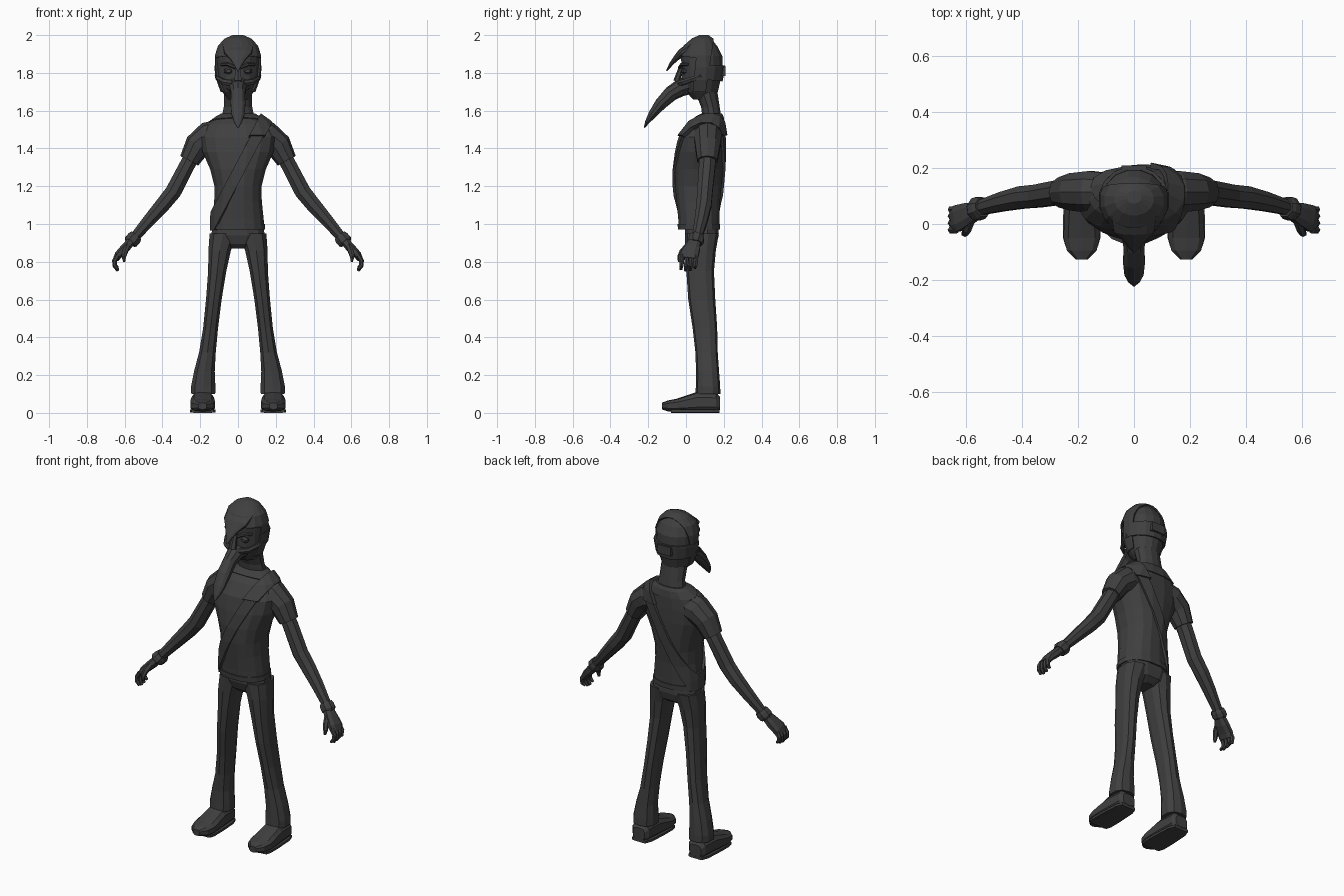
import bpy, bmesh, math
from mathutils import Vector

MAT = bpy.data.materials.new("charcoal grey")
MAT.diffuse_color = (0.05, 0.05, 0.05, 1)


def finish(name, bm, mirror=False, thick=0):
    bmesh.ops.recalc_face_normals(bm, faces=bm.faces)
    me = bpy.data.meshes.new(name)
    bm.to_mesh(me)
    bm.free()
    me.materials.append(MAT)
    ob = bpy.data.objects.new(name, me)
    bpy.context.collection.objects.link(ob)
    if thick:
        m = ob.modifiers.new("thickness", 'SOLIDIFY')
        m.thickness, m.offset = thick, -1
    if mirror:
        ob.modifiers.new("mirror", 'MIRROR').use_mirror_merge = False
    return ob


def loft(name, pts, n=8, ref=(1, 0, 0), axis=None, p=2.0, mirror=False):
    """Skin cross-sections (x, y, z, radius along ref, other radius) along a path."""
    bm = bmesh.new()
    P = [Vector(q[:3]) for q in pts]
    rings = []
    for i, q in enumerate(pts):
        t = Vector(axis) if axis else (P[min(i + 1, len(P) - 1)] - P[max(i - 1, 0)]).normalized()
        u = Vector(ref)
        u = (u - t * u.dot(t)).normalized()
        v = t.cross(u)
        ring = []
        for k in range(n):
            a = 2 * math.pi * (k + 0.5) / n
            c, s = math.cos(a), math.sin(a)
            c = math.copysign(abs(c) ** (2 / p), c)
            s = math.copysign(abs(s) ** (2 / p), s)
            ring.append(bm.verts.new(P[i] + u * c * q[3] + v * s * q[4]))
        rings.append(ring)
    for a, b in zip(rings, rings[1:]):
        for k in range(n):
            bm.faces.new((a[k], a[(k + 1) % n], b[(k + 1) % n], b[k]))
    bm.faces.new(rings[0])
    bm.faces.new(rings[-1])
    return finish(name, bm, mirror)


def stack(name, levels, x=None, **kw):
    """Horizontal sections: (z, half width, front y, back y), or x0/x1 given for a leg."""
    pts = []
    for i, (z, rx, y0, y1) in enumerate(levels):
        pts.append((x[i] if x else 0, (y0 + y1) / 2, z, rx, (y1 - y0) / 2))
    return loft(name, pts, axis=(0, 0, 1), **kw)


def shell(name, src, offset, planes, thick=0.012):
    """Thin raised layer over a part, trimmed by planes (point, direction to keep)."""
    bm = bmesh.new()
    bm.from_mesh(src.data)
    bm.normal_update()
    for v, nrm in [(v, v.normal.copy()) for v in bm.verts]:
        v.co += nrm * offset
    for co, no in planes:
        bmesh.ops.bisect_plane(bm, geom=bm.verts[:] + bm.edges[:] + bm.faces[:],
                               plane_co=co, plane_no=no, clear_inner=True)
    return finish(name, bm, thick=thick)


# Shirt body
torso = stack("shirt_body", [
    (0.975, .142, -.04, .178), (1.03, .138, -.043, .178), (1.12, .128, -.052, .182),
    (1.2, .127, -.06, .19), (1.29, .15, -.06, .198), (1.38, .19, -.048, .202),
    (1.46, .205, -.03, .202), (1.53, .165, .015, .2), (1.565, .115, .055, .195),
    (1.58, .088, .085, .188)], n=16, p=2.3)
shell("shirt_hem", torso, .006, [((0, 0, 1.0), (0, 0, -1))])
shell("collar", torso, .006, [((0, .1, 1.55), (0, .25, 1))])

# Diagonal strap around the body, with a thicker shoulder pad
mid = Vector((0.0, 0, 1.275))
across = Vector((.5, 0, -.265)).normalized()
band = [(mid - across * .03, across), (mid + across * .03, -across)]
shell("strap", torso, .013, band, .02)
shell("strap_pad", torso, .022,
      [(mid - across * .038, across), (mid + across * .038, -across), ((0, 0, 1.47), (0, 0, 1))], .03)

# Sleeves, arms, cuffs
Y = (0, 1, 0)
loft("sleeve", [(.09, .115, 1.475, .07, .08), (.155, .115, 1.46, .078, .082),
                (.215, .115, 1.415, .07, .07), (.258, .113, 1.335, .056, .054)],
     n=10, ref=Y, mirror=True)
loft("arm", [(.22, .115, 1.4, .045, .045), (.27, .112, 1.31, .047, .044), (.343, .1, 1.17, .044, .046),
             (.4, .095, 1.1, .043, .043), (.47, .08, 1.02, .037, .036), (.56, .055, .915, .027, .026)],
     n=8, ref=Y, mirror=True)
loft("wrist_cuff", [(.54, .06, .938, .037, .036), (.55, .057, .925, .043, .042),
                    (.565, .052, .908, .043, .042), (.572, .05, .898, .036, .034)],
     n=8, ref=Y, mirror=True)

# Hands with curled fingers and a thumb
loft("palm", [(.56, .05, .915, .03, .024), (.595, .035, .875, .043, .026),
              (.63, .02, .84, .05, .022), (.645, .016, .815, .046, .017)],
     n=8, ref=Y, p=2.6, mirror=True)
for i, (y, drop) in enumerate([(.052, .015), (.028, .003), (.003, 0), (-.021, .008)]):
    loft("finger_%d" % (i + 1), [(.636, y, .835, .013, .014), (.654, y, .805, .013, .013),
                                 (.653, y - .003, .78, .012, .012),
                                 (.636, y - .006, .752 + drop, .008, .008)],
         n=6, ref=Y, mirror=True)
loft("thumb", [(.585, .01, .885, .016, .016), (.597, -.02, .855, .016, .015),
               (.605, -.035, .825, .013, .012), (.602, -.036, .8, .007, .007)],
     n=6, mirror=True)

# Trousers
stack("trouser_seat", [(.87, .06, .035, .13), (.895, .11, .008, .165), (.94, .146, -.008, .176),
                       (1.0, .135, -.01, .172)], n=12, p=2.5)
stack("trouser_leg", [
    (.1, .066, .05, .182), (.14, .067, .052, .181), (.22, .057, .053, .175), (.32, .046, .05, .168),
    (.45, .041, .035, .165), (.6, .043, .012, .155), (.75, .05, .002, .148),
    (.86, .062, -.004, .158), (.95, .075, -.006, .174)],
    x=[.184, .184, .178, .162, .145, .128, .11, .097, .078], n=10, p=2.5, mirror=True)

# Shoes
sh = [(.18, .04, .05, .035), (.16, .056, .056, .052), (.06, .062, .056, .056), (0, .066, .047, .045),
      (-.05, .067, .04, .035), (-.095, .055, .037, .029), (-.127, .022, .036, .018)]
loft("shoe", [(.187, y, z, rx, rz) for y, rx, z, rz in sh], n=10, axis=(0, -1, 0), p=3, mirror=True)
loft("shoe_sole", [(.187, y, .01, rx + .002, .01) for y, rx in
                   [(.178, .045), (.14, .06), (.02, .067), (-.05, .067), (-.08, .058)]],
     n=8, axis=(0, -1, 0), p=5, mirror=True)

# Neck and head
stack("neck", [(1.5, .1, .04, .19), (1.57, .088, .085, .188), (1.62, .078, .078, .18),
               (1.7, .078, .045, .168)], n=12)
head = stack("head", [
    (1.66, .055, .035, .155), (1.7, .085, .0, .17), (1.765, .108, -.025, .186),
    (1.83, .116, -.024, .196), (1.89, .116, -.03, .194), (1.94, .1, -.006, .168),
    (1.975, .066, .035, .14), (1.992, .025, .075, .115)], n=16)

# Hood: brow cap, side pieces, rear band and clasp
side = ((0, .045, 1.8), (0, 1, -.1))
rear = ((0, .135, 1.9), (0, -1, .15))
shell("hood_cap", head, .009, [((0, 0, 1.885), (0, .1, 1)), rear])
shell("hood_sides", head, .009, [side, rear, ((0, 0, 1.7), (0, 0, 1))])
shell("hood_rear_band", head, .012, [((0, .045, 1.77), (0, .1, 1)),
                                     ((0, .045, 1.84), (0, 0, -1)), side], .015)
loft("hood_clasp", [(-.045, .198, 1.81, .016, .034), (.045, .198, 1.81, .016, .034)],
     n=4, ref=Y, axis=(1, 0, 0), p=2.5)
loft("hood_visor", [(0, .03, 1.945, .085, .022), (0, -.025, 1.905, .075, .022),
                    (0, -.058, 1.872, .042, .014), (0, -.08, 1.845, .024, .01),
                    (0, -.103, 1.81, .003, .003)], n=10)

# Face: eyes, brows, nose bridge
loft("eye", [(.05, -.025, 1.81, .014, .009), (.05, -.012, 1.81, .026, .018), (.05, .02, 1.81, .02, .015)],
     n=8, axis=(0, 1, 0), mirror=True)
loft("brow", [(.014, -.034, 1.828, .009, .008), (.05, -.022, 1.845, .01, .01),
              (.088, .01, 1.845, .008, .008)], n=6, ref=Y, mirror=True)
loft("nose_bridge", [(0, -.02, 1.85, .012, .01), (0, -.036, 1.8, .016, .014),
                     (0, -.05, 1.755, .024, .018)], n=6)

# Curved beak mask with cheek straps
loft("beak", [(0, .01, 1.735, .065, .05), (0, -.03, 1.72, .047, .046), (0, -.08, 1.69, .039, .04),
              (0, -.135, 1.635, .041, .032), (0, -.178, 1.58, .036, .022),
              (0, -.205, 1.54, .022, .012), (0, -.221, 1.51, .004, .003)], n=10)
loft("cheek_strap", [(.03, -.035, 1.745, .018, .012), (.075, -.01, 1.752, .016, .012),
                     (.105, .04, 1.77, .014, .01), (.116, .08, 1.785, .014, .008)],
     n=6, ref=(0, 0, 1), mirror=True)
